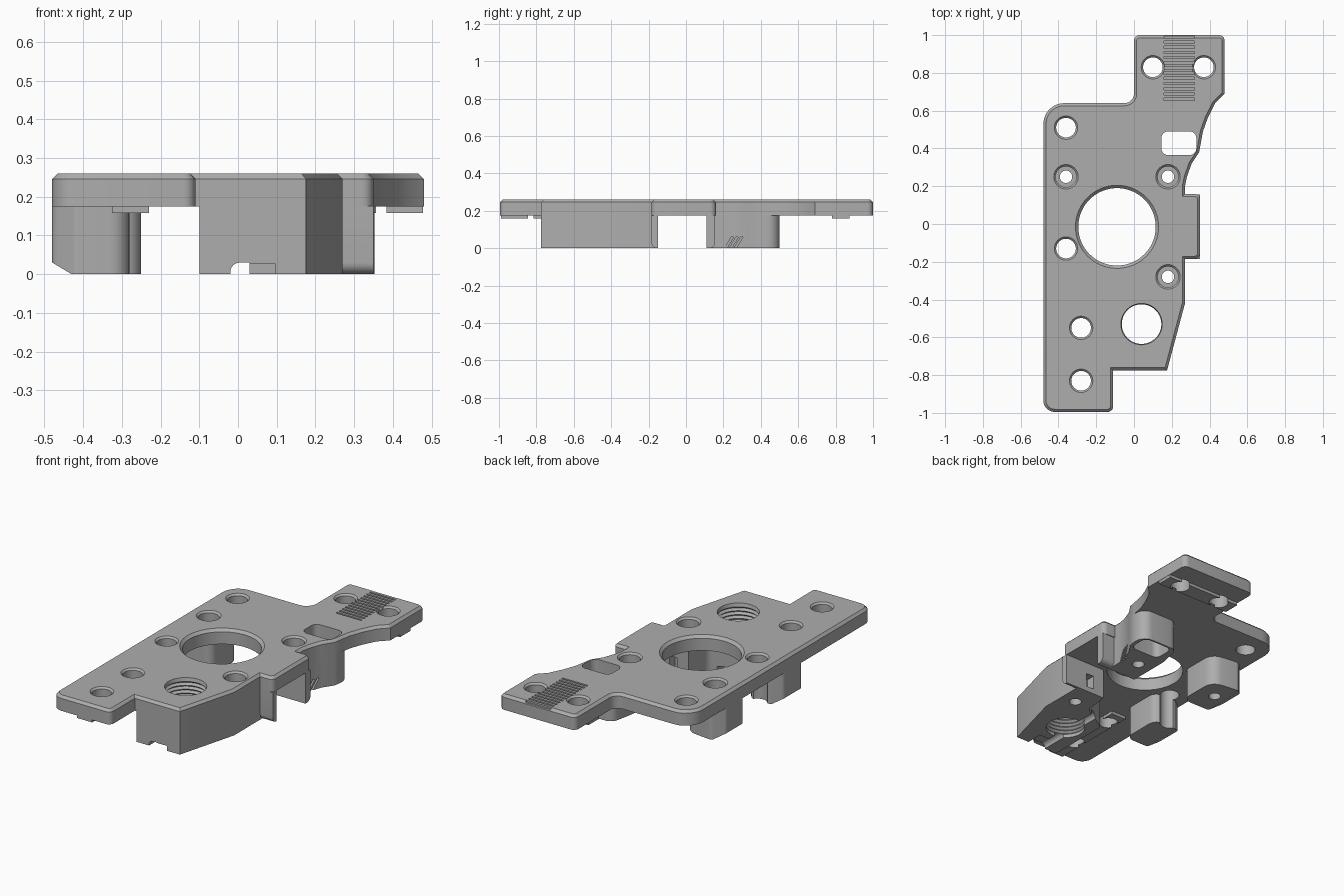
import bpy, bmesh, math
from mathutils import Vector

cube = bpy.data.objects.get("Cube")
if cube:
    bpy.data.objects.remove(cube, do_unlink=True)

grey = bpy.data.materials.new("machined_grey")
grey.use_nodes = True
colour = (0.42, 0.42, 0.42, 1)
grey.diffuse_color = colour
grey.node_tree.nodes["Principled BSDF"].inputs["Base Color"].default_value = colour

TOP, UNDER = 0.26, 0.175
AXES = {
    "z": lambda u, v, w: (u, v, w),
    "x": lambda u, v, w: (w, u, v),
    "y": lambda u, v, w: (u, w, v),
}


def rounded(points, steps=6):
    """Fillet every corner given as (u, v, radius)."""
    out = []
    for i, p in enumerate(points):
        c = Vector(p[:2])
        r = p[2] if len(p) > 2 else 0
        if not r:
            out.append(c)
            continue
        a = (Vector(points[i - 1][:2]) - c).normalized()
        b = (Vector(points[(i + 1) % len(points)][:2]) - c).normalized()
        half = a.angle(b) / 2
        centre = c + (a + b).normalized() * (r / math.sin(half))
        start = c + a * (r / math.tan(half)) - centre
        end = c + b * (r / math.tan(half)) - centre
        sweep = start.angle_signed(end)
        for k in range(steps + 1):
            t = -sweep * k / steps
            out.append(centre + Vector((start.x * math.cos(t) - start.y * math.sin(t),
                                        start.x * math.sin(t) + start.y * math.cos(t))))
    return out


def finish(bm, name):
    bmesh.ops.recalc_face_normals(bm, faces=bm.faces)
    mesh = bpy.data.meshes.new(name)
    bm.to_mesh(mesh)
    bm.free()
    mesh.materials.append(grey)
    ob = bpy.data.objects.new(name, mesh)
    bpy.context.collection.objects.link(ob)
    return ob


def prism(name, points, lo, hi, axis="z", chamfer=0):
    bm = bmesh.new()
    place = AXES[axis]
    ring = [bm.verts.new(place(p.x, p.y, lo)) for p in rounded(points)]
    face = bm.faces.new(ring)
    up = bmesh.ops.extrude_face_region(bm, geom=[face])["geom"]
    move = Vector(place(0, 0, hi - lo))
    top = [v for v in up if isinstance(v, bmesh.types.BMVert)]
    bmesh.ops.translate(bm, verts=top, vec=move)
    if chamfer:
        rim = [e for e in bm.edges if all(v in top for v in e.verts)]
        bmesh.ops.bevel(bm, geom=rim, offset=chamfer, segments=1, affect="EDGES")
    return finish(bm, name)


def rect(u0, v0, u1, v1, r=0):
    return [(u0, v0, r), (u1, v0, r), (u1, v1, r), (u0, v1, r)]


def lathe(name, x, y, profile, sides=40):
    """Closed solid from (radius, z) rings, listed from the bottom up."""
    bm = bmesh.new()
    rings = [[bm.verts.new((x + r * math.cos(math.tau * k / sides),
                            y + r * math.sin(math.tau * k / sides), z))
              for k in range(sides)] for r, z in profile]
    bm.faces.new(rings[0])
    bm.faces.new(rings[-1])
    for a, b in zip(rings, rings[1:]):
        for k in range(sides):
            n = (k + 1) % sides
            bm.faces.new((a[k], a[n], b[n], b[k]))
    return finish(bm, name)


# Plate with side tab and narrow rear arm
curve = [(0.27, 0.20), (0.28, 0.25), (0.305, 0.32), (0.345, 0.38), (0.352, 0.42)]
plate = prism("top_plate", [
    (-0.48, -0.995, 0.06), (-0.11, -0.995, 0.03), (-0.11, -0.775), (0.175, -0.775),
    (0.27, -0.42), (0.27, -0.185), (0.35, -0.185, 0.03), (0.35, 0.16, 0.03),
    (0.27, 0.16)] + curve + [
    (0.365, 0.49), (0.39, 0.56), (0.43, 0.64), (0.48, 0.69),
    (0.48, 1, 0.03), (0, 1, 0.03), (0, 0.64, 0.05), (-0.48, 0.64, 0.11)],
    UNDER, TOP, chamfer=0.014)

# Deep bodies below the plate
SEAM = UNDER + 0.001
front_block = prism("front_block", [
    (-0.1, -0.775), (0.175, -0.775), (0.27, -0.42), (0.27, -0.15),
    (0.09, -0.15), (0.07, -0.3, 0.05), (-0.1, -0.4, 0.03)], 0, SEAM)
rear_column = prism("rear_column", [(0.09, 0.11), (0.27, 0.11)] + curve + [
    (0.352, 0.5, 0.06), (0.12, 0.5, 0.05), (0.09, 0.35)], 0, SEAM)
posts = [
    prism("rear_post", [(-0.48, 0.17, 0.03), (-0.42, 0.115, 0.02), (-0.25, 0.115, 0.05),
                        (-0.25, 0.36, 0.07), (-0.42, 0.38, 0.03), (-0.48, 0.32, 0.03)], 0, SEAM),
    prism("front_post", [(-0.48, -0.36, 0.03), (-0.42, -0.4, 0.02), (-0.28, -0.4, 0.05),
                         (-0.28, -0.155, 0.05), (-0.42, -0.155, 0.02), (-0.48, -0.2, 0.03)], 0, SEAM)]

# Legs of the side tab
for name, outer, inner in (("tab_leg_front", -0.185, -0.15), ("tab_leg_rear", 0.155, 0.11)):
    prism(name, [(outer, SEAM), (outer, 0, 0.03), (inner, 0), (inner, SEAM)], 0.26, 0.35, "x")

# Thin seating pads under the plate
rear_pad = prism("rear_pad", rect(0.005, 0.78, 0.478, 0.875), 0.158, SEAM)
front_pad = prism("front_pad", rect(-0.325, -0.99, -0.23, -0.46), 0.158, SEAM)

# Cutters
plain = [(-0.36, 0.51), (-0.36, -0.13), (-0.28, -0.55), (-0.28, -0.83), (0.1, 0.83), (0.37, 0.83)]
holes = [lathe("cut_hole", x, y, [(0.052, -0.1), (0.052, 0.25), (0.072, 0.27)]) for x, y in plain]
bores = [lathe("cut_bore", x, y, [(0.033, -0.1), (0.033, 0.1), (0.055, 0.1),
                                  (0.055, 0.25), (0.075, 0.27)])
         for x, y in ((-0.36, 0.25), (0.18, 0.25), (0.18, -0.28))]
main_hole = lathe("cut_main", -0.09, -0.015, [(0.205, -0.1), (0.205, 0.245), (0.23, 0.27)], 64)
thread = [(0.105, -0.1)]
for i in range(10):
    z = 0.02 + i * 0.022
    thread += [(0.105, z), (0.117, z + 0.011)]
threaded = lathe("cut_thread", 0.04, -0.53, thread + [(0.105, 0.24), (0.112, 0.27)])
slot = prism("cut_slot", rect(0.145, 0.365, 0.33, 0.49, 0.035), -0.1, 0.3)
ribs = [prism("cut_rib", rect(0.16, y, 0.32, y + 0.012), 0.25, 0.3)
        for y in (0.655 + 0.0275 * i for i in range(13))]
wedge = prism("cut_wedge", [(-0.5, 0.042), (-0.42, -0.006), (-0.5, -0.006)], -1, 1, "y")
slits = [prism("cut_slit", [(y, -0.01), (y + 0.013, -0.01), (y + 0.055, 0.06), (y + 0.042, 0.06)],
               0.265, 0.4, "x") for y in (0.2, 0.225, 0.25)]
notches = [
    prism("cut_groove", [(-0.02, -0.02), (0.03, -0.02), (0.03, 0.03), (-0.02, 0.03, 0.025)],
          -0.9, 0, "y"),
    prism("cut_step", rect(0.028, -0.02, 0.095, 0.028), -0.9, -0.68, "y"),
    prism("cut_pocket", rect(0.16, 0.03, 0.21, 0.11), -0.2, -0.1, "y")]


def cut(ob, cutters):
    for c in cutters:
        mod = ob.modifiers.new("cut", "BOOLEAN")
        mod.operation = "DIFFERENCE"
        mod.solver = "EXACT"
        mod.object = c
    bpy.context.view_layer.update()
    graph = bpy.context.evaluated_depsgraph_get()
    mesh = bpy.data.meshes.new_from_object(ob.evaluated_get(graph))
    ob.modifiers.clear()
    ob.data = mesh


cut(plate, holes + bores + [main_hole, threaded, slot] + ribs)
cut(front_block, [main_hole, threaded, bores[2]] + notches)
cut(rear_column, [bores[1], slot] + slits)
cut(posts[0], [bores[0], wedge])
cut(posts[1], [holes[1], wedge])
cut(rear_pad, holes[4:])
cut(front_pad, holes[2:4])

# Drop the cutters and smooth the round walls
for ob in list(bpy.context.collection.objects):
    if ob.name.startswith("cut_"):
        bpy.data.objects.remove(ob, do_unlink=True)
bpy.ops.object.select_all(action="DESELECT")
for ob in bpy.context.collection.objects:
    if ob.type == "MESH":
        ob.select_set(True)
        bpy.context.view_layer.objects.active = ob
bpy.ops.object.shade_smooth_by_angle(angle=math.radians(30))
